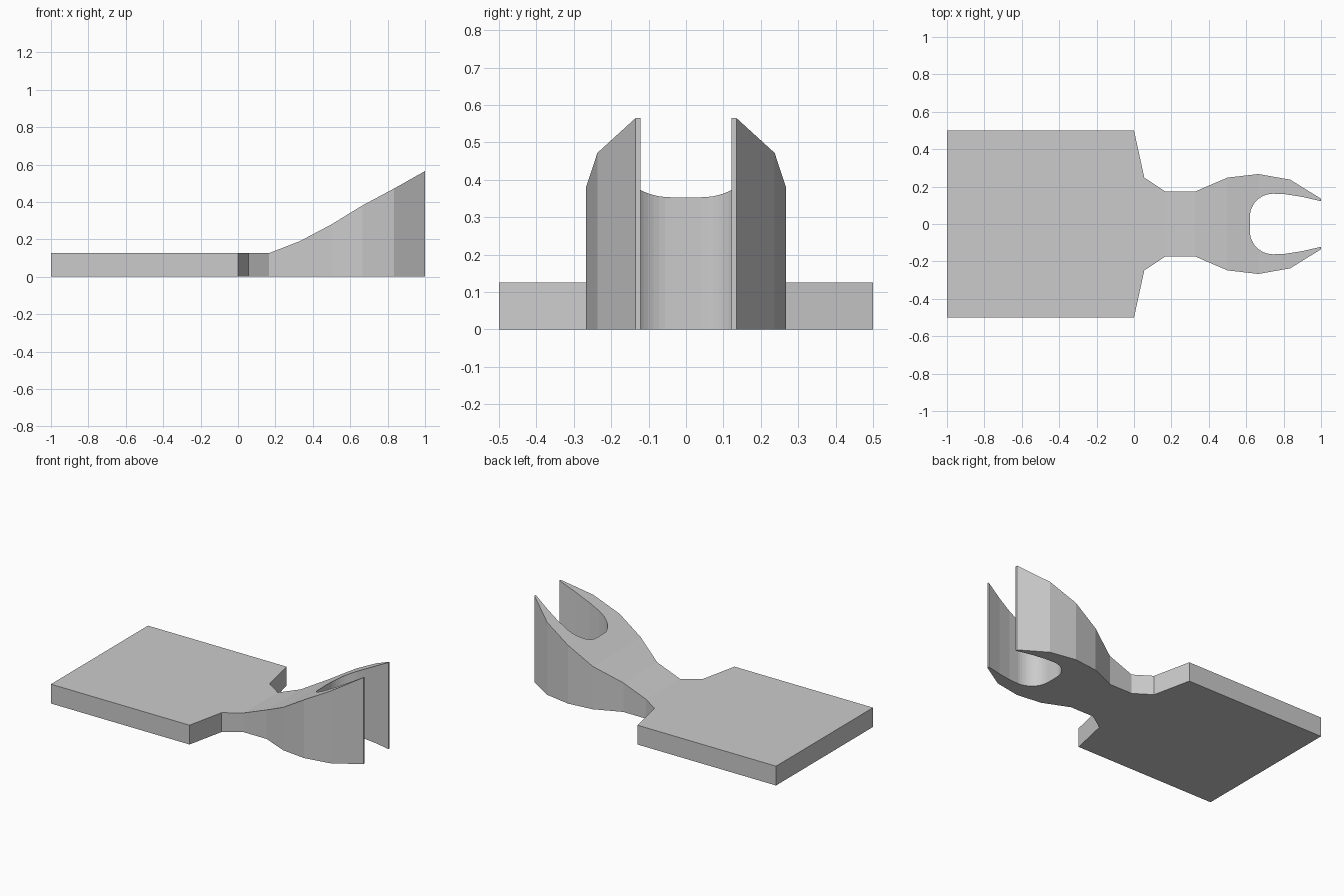
import bpy, bmesh, math

if "Cube" in bpy.data.objects:
    bpy.data.objects.remove(bpy.data.objects["Cube"])

# Top height along x (flat plate, then rising fork)
PROFILE = [(-1, .126), (.165, .126), (.33, .19), (.5, .28),
           (.665, .381), (.835, .472), (1, .565)]


def height(x):
    for (x0, z0), (x1, z1) in zip(PROFILE, PROFILE[1:]):
        if x <= x1 + 1e-5:
            return z0 + (z1 - z0) * (x - x0) / (x1 - x0)
    return PROFILE[-1][1]


# Half outline seen from above: plate, neck, bulging fork arm
outline = [(-1, 0), (-1, .5), (0, .5), (.055, .248), (.165, .175), (.33, .175),
           (.5, .248), (.665, .267), (.835, .237), (1, .135), (1, .122)]
# Slot between the arms: tapering side, then rounded inner end
outline += [(.9, .145), (.81, .159)]
N = 12
for i in range(N + 1):
    a = math.pi / 2 * i / N
    outline.append((.745 - .125 * math.sin(a), .04 + .122 * math.cos(a)))
outline.append((.62, 0))

bm = bmesh.new()
bm.faces.new([bm.verts.new((x, y, 0)) for x, y in outline])

# Split at every bend of the top surface
for x, _ in PROFILE[1:-1]:
    bmesh.ops.bisect_plane(bm, geom=bm.verts[:] + bm.edges[:] + bm.faces[:],
                           dist=1e-5, plane_co=(x, 0, 0), plane_no=(1, 0, 0))

# Raise the top to the profile
bottom = bm.faces[:]
ext = bmesh.ops.extrude_face_region(bm, geom=bottom, use_keep_orig=True)
for v in ext["geom"]:
    if isinstance(v, bmesh.types.BMVert):
        v.co.z = height(v.co.x)

# Open the centre plane and mirror the other half
centre = [f for f in bm.faces if all(abs(v.co.y) < 1e-5 for v in f.verts)]
bmesh.ops.delete(bm, geom=centre, context='FACES')
half = bm.verts[:] + bm.edges[:] + bm.faces[:]
copy = bmesh.ops.duplicate(bm, geom=half)["geom"]
for v in copy:
    if isinstance(v, bmesh.types.BMVert):
        v.co.y = -v.co.y
bmesh.ops.remove_doubles(bm, verts=bm.verts[:], dist=1e-5)
bmesh.ops.recalc_face_normals(bm, faces=bm.faces[:])

mesh = bpy.data.meshes.new("forked_plate")
bm.to_mesh(mesh)
bm.free()
obj = bpy.data.objects.new("forked_plate", mesh)
bpy.context.collection.objects.link(obj)
